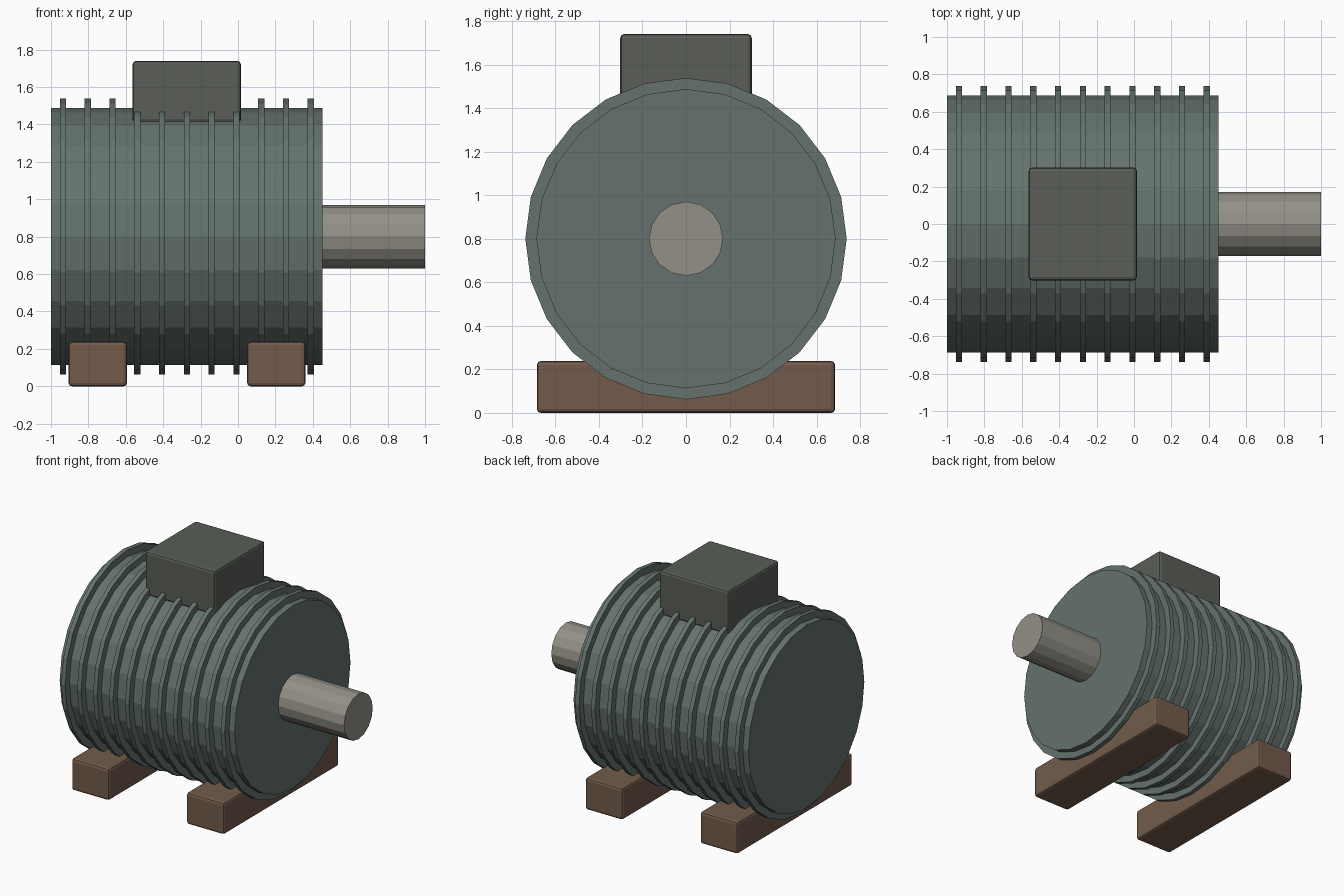
import bpy
from math import pi

if "Cube" in bpy.data.objects:
    bpy.data.objects.remove(bpy.data.objects["Cube"])


def material(name, rgb):
    m = bpy.data.materials.new(name)
    m.diffuse_color = (*rgb, 1)
    m.use_nodes = True
    m.node_tree.nodes["Principled BSDF"].inputs["Base Color"].default_value = m.diffuse_color
    return m


BODY = material("body_green_grey", (0.13, 0.17, 0.155))
STEEL = material("shaft_steel", (0.29, 0.28, 0.24))
BOX = material("box_grey", (0.10, 0.11, 0.095))
FOOT = material("foot_brown", (0.17, 0.105, 0.07))
AXIS_Z = 0.8


def x_cylinder(name, x0, x1, radius, sides, mat):
    # Rotating about Y keeps a vertex at the very top and at each side
    bpy.ops.mesh.primitive_cylinder_add(
        vertices=sides, radius=radius, depth=x1 - x0,
        location=((x0 + x1) / 2, 0, AXIS_Z), rotation=(0, pi / 2, 0))
    ob = bpy.context.object
    ob.name = name
    ob.data.materials.append(mat)
    return ob


def block(name, lo, hi, mat, bevel=0.018):
    bpy.ops.mesh.primitive_cube_add(
        size=1, location=[(a + b) / 2 for a, b in zip(lo, hi)])
    ob = bpy.context.object
    ob.name = name
    ob.scale = [b - a for a, b in zip(lo, hi)]
    bpy.ops.object.transform_apply(location=False, rotation=False, scale=True)
    mod = ob.modifiers.new("Bevel", "BEVEL")
    mod.width = bevel
    mod.segments = 2
    ob.data.materials.append(mat)
    return ob


# Motor housing and output shaft
x_cylinder("motor_housing", -1.0, 0.453, 0.687, 24, BODY)
x_cylinder("output_shaft", 0.40, 1.0, 0.17, 16, STEEL)

# Cooling ribs
for i in range(11):
    x = -0.936 + i * 0.1325
    x_cylinder(f"cooling_rib_{i + 1}", x - 0.0165, x + 0.0165, 0.738, 24, BODY)

# Terminal box on top
block("terminal_box", (-0.563, -0.302, 1.41), (0.015, 0.302, 1.74), BOX)

# Mounting feet
for name, x in (("rear_foot", -0.75), ("front_foot", 0.205)):
    block(name, (x - 0.156, -0.685, 0), (x + 0.156, 0.685, 0.238), FOOT)
